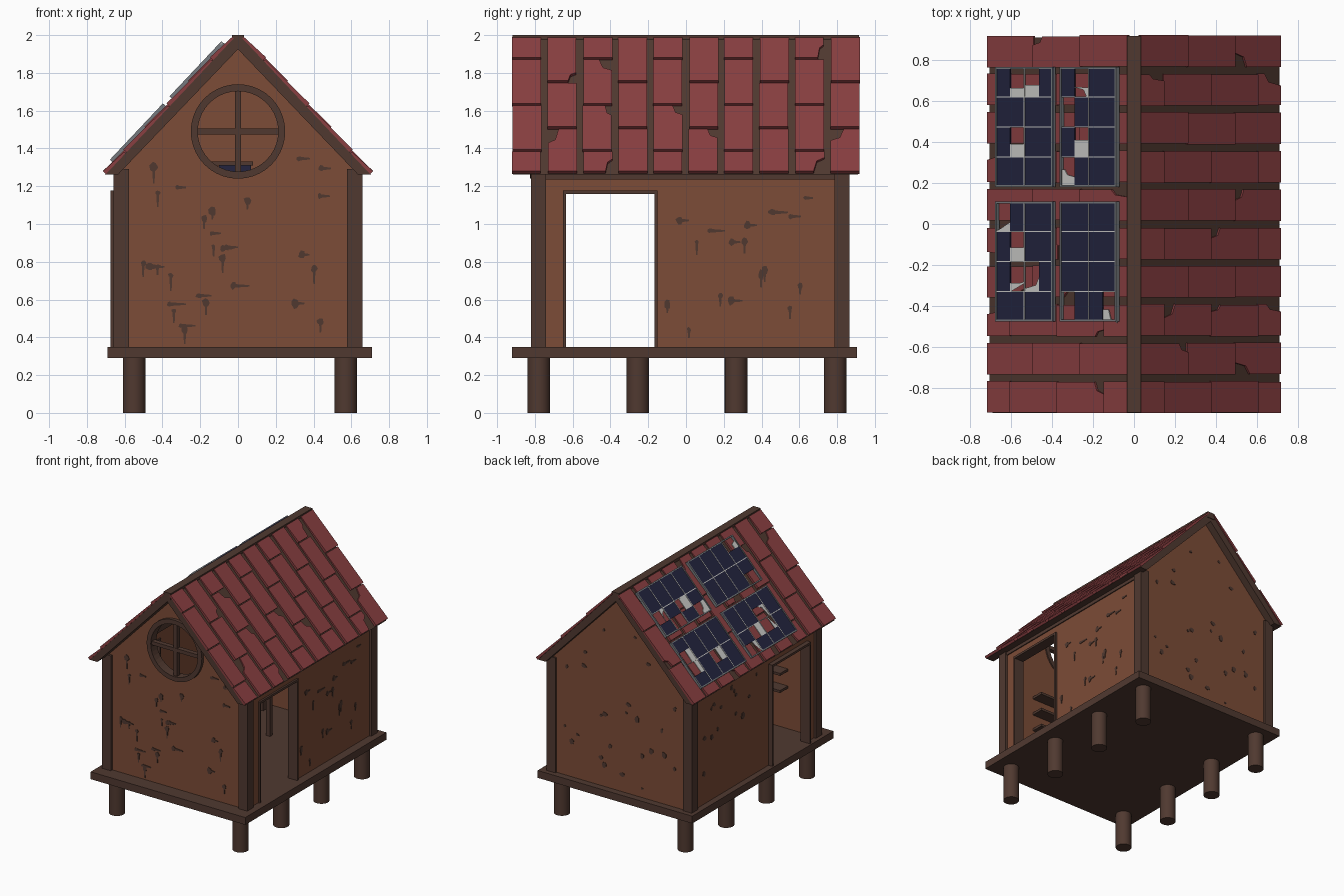
import bpy, bmesh, math, random
from mathutils import Vector

if "Cube" in bpy.data.objects:
    bpy.data.objects.remove(bpy.data.objects["Cube"])

random.seed(7)


def material(name, rgb):
    m = bpy.data.materials.new(name)
    lin = [(c / 255 / 12.92 if c < 11 else ((c / 255 + 0.055) / 1.055) ** 2.4) for c in rgb]
    m.diffuse_color = (*lin, 1)
    m.use_nodes = True
    m.node_tree.nodes["Principled BSDF"].inputs["Base Color"].default_value = m.diffuse_color
    return m


WALL = material("orange_brown_plaster", (124, 76, 55))
WOOD = material("dark_brown_wood", (80, 57, 48))
TILE = material("red_tile", (138, 63, 65))
NAVY = material("navy_cell", (35, 36, 63))
FRAME = material("mid_grey_frame", (118, 122, 126))
PALE = material("pale_grey_backing", (203, 203, 200))


def finish(name, bm, mat):
    bmesh.ops.recalc_face_normals(bm, faces=bm.faces)
    me = bpy.data.meshes.new(name)
    bm.to_mesh(me)
    bm.free()
    me.materials.append(mat)
    ob = bpy.data.objects.new(name, me)
    bpy.context.collection.objects.link(ob)
    return ob


def prism(bm, pts, f, h0, h1):
    """Extrude a flat outline between heights; f maps (u, v, h) to space."""
    a = [bm.verts.new(f(u, v, h0(v) if callable(h0) else h0)) for u, v in pts]
    b = [bm.verts.new(f(u, v, h1(v) if callable(h1) else h1)) for u, v in pts]
    bm.faces.new(a)
    bm.faces.new(b)
    for i in range(len(a)):
        j = (i + 1) % len(a)
        bm.faces.new((a[i], a[j], b[j], b[i]))


def rect(u0, u1, v0, v1):
    return [(u0, v0), (u1, v0), (u1, v1), (u0, v1)]


def flat(u, v, h):
    return Vector((u, v, h))


def front(u, v, h):
    return Vector((u, h, v))


def side(u, v, h):
    return Vector((h, u, v))


def boxes(name, mat, *dims):
    bm = bmesh.new()
    for x0, x1, y0, y1, z0, z1 in dims:
        prism(bm, rect(x0, x1, y0, y1), flat, z0, z1)
    return finish(name, bm, mat)


def arc(r, s, n=20):
    """Half circle from top to bottom on side s of the window centre."""
    return [(s * r * math.sin(math.pi * i / n), 1.49 + r * math.cos(math.pi * i / n))
            for i in range(n + 1)]


# platform and stilts
boxes("platform", WOOD, (-0.69, 0.71, -0.92, 0.905, 0.29, 0.35))
bm = bmesh.new()
for x in (-0.55, 0.57):
    for y in (-0.78, -0.255, 0.265, 0.79):
        ring = [(x + 0.06 * math.cos(k * math.pi / 12), y + 0.06 * math.sin(k * math.pi / 12))
                for k in range(24)]
        prism(bm, ring, flat, 0, 0.29)
stilts = finish("stilts", bm, WOOD)
for p in stilts.data.polygons:
    p.use_smooth = abs(p.normal.z) < 0.5

# corner posts and eave beams
boxes("corner_posts", WOOD, *[(x, x + 0.08, y, y + 0.08, 0.35, 1.29)
                              for x in (-0.658, 0.578) for y in (-0.82, 0.785)])
boxes("eave_beams", WOOD, *[(x, x + 0.06, -0.8, 0.85, 1.235, 1.29) for x in (-0.648, 0.588)])

# gable walls, the front one with a round hole
bm = bmesh.new()
for s in (-1, 1):
    outline = [(0, 0.35), (s * 0.62, 0.35), (s * 0.62, 1.3), (0, 1.945)]
    prism(bm, outline + arc(0.235, s), front, -0.80, -0.76)
finish("front_wall", bm, WALL)
bm = bmesh.new()
prism(bm, [(-0.62, 0.35), (0.62, 0.35), (0.62, 1.3), (0, 1.945), (-0.62, 1.3)], front, 0.81, 0.85)
finish("back_wall", bm, WALL)

# side walls with a doorway notch
notch = [(-0.79, 0.35), (-0.645, 0.35), (-0.645, 1.17), (-0.16, 1.17),
         (-0.16, 0.35), (0.84, 0.35), (0.84, 1.27), (-0.79, 1.27)]
for name, x0, x1, f0, f1 in (("left", -0.64, -0.6, -0.676, -0.59), ("right", 0.6, 0.64, 0.57, 0.655)):
    bm = bmesh.new()
    prism(bm, notch, side, x0, x1)
    finish(name + "_wall", bm, WALL)
    boxes(name + "_door_frame", WOOD, (f0, f1, -0.652, -0.636, 0.35, 1.178),
          (f0, f1, -0.168, -0.152, 0.35, 1.178), (f0, f1, -0.652, -0.152, 1.16, 1.178))

# round window
bm = bmesh.new()
for s in (-1, 1):
    prism(bm, arc(0.25, s) + arc(0.213, s)[::-1], front, -0.825, -0.75)
prism(bm, rect(-0.016, 0.016, 1.26, 1.72), front, -0.81, -0.775)
prism(bm, rect(-0.23, 0.23, 1.475, 1.505), front, -0.812, -0.773)
finish("round_window", bm, WOOD)


# worn patches on the walls, as thin plates
def blob(cu, cv, ru, rv, n=7):
    return [(cu + ru * random.uniform(0.6, 1.1) * math.cos(2 * math.pi * k / n),
             cv + rv * random.uniform(0.6, 1.1) * math.sin(2 * math.pi * k / n)) for k in range(n)]


def patches(name, f, h0, h1, u0, u1, blocked, gable, count, cracked):
    bm = bmesh.new()
    done = 0
    while done < count:
        u, v = random.uniform(u0, u1), random.uniform(0.42, 1.75 if gable else 1.18)
        if blocked(u, v) or (gable and v > 1.78 - abs(u)):
            continue
        done += 1
        r = random.uniform(0.012, 0.026)
        prism(bm, blob(u, v, r, r * random.uniform(0.7, 1.4)), f, h0, h1)
        if cracked:
            k = random.uniform(0.04, 0.09)
            if random.random() < 0.5:
                prism(bm, [(u, v - 0.01), (u + k, v - 0.004), (u + k, v + 0.004), (u, v + 0.01)], f, h0, h1)
            else:
                prism(bm, [(u - 0.008, v), (u - 0.004, v - k), (u + 0.004, v - k), (u + 0.008, v)], f, h0, h1)
    finish(name, bm, WOOD)


def by_door(u, v):
    return -0.78 < u < -0.12


patches("front_wall_patches", front, -0.804, -0.799, -0.53, 0.46,
        lambda u, v: math.hypot(u, v - 1.49) < 0.31, True, 30, True)
patches("back_wall_patches", front, 0.849, 0.854, -0.53, 0.53, lambda u, v: False, True, 26, False)
patches("right_wall_patches", side, 0.639, 0.644, -0.1, 0.7, by_door, False, 18, True)
patches("left_wall_patches", side, -0.644, -0.639, -0.1, 0.74, by_door, False, 14, False)

# roof boards and ridge beam
bm = bmesh.new()
for s in (-1, 1):
    prism(bm, [(0, 1.985), (s * 0.025, 1.985), (s * 0.705, 1.262), (s * 0.635, 1.262), (0, 1.925)],
          front, -0.915, 0.91)
finish("roof_boards", bm, WOOD)
boxes("ridge_beam", WOOD, (-0.033, 0.033, -0.918, 0.915, 1.95, 2.0))


# roof slopes: u runs along y, v down from the ridge, h outwards
def slope(s):
    return lambda u, v, h: Vector((s * (0.025 + 0.685 * v + 0.728 * h), u, 1.985 - 0.728 * v + 0.685 * h))


def chipped(u0, u1, v0, v1):
    """Tile outline, some with a broken corner."""
    pts = rect(u0, u1, v0, v1)
    if random.random() < 0.3:
        k = random.randrange(4)
        u, v = pts[k]
        du = random.uniform(0.03, 0.07) * (1 if u == u0 else -1)
        dv = random.uniform(0.05, 0.12) * (1 if v == v0 else -1)
        cut = [(u, v + dv), (u + 0.7 * du, v + 0.75 * dv), (u + du, v)]
        pts[k:k + 1] = cut if k % 2 == 0 else cut[::-1]
    return pts


for name, s in (("left", -1), ("right", 1)):
    bm = bmesh.new()
    for c in range(10):
        y = -0.92 + c * 0.1872
        rows = (0, 0.165, 0.5, 0.835, 0.993) if c % 2 == 0 else (0, 0.335, 0.67, 0.993)
        for a, b in zip(rows, rows[1:]):
            jit = random.uniform(-0.003, 0.003)
            lift = lambda v, a=a, b=b: 0.008 + 0.012 * (v - a) / (b - a)
            prism(bm, chipped(y + jit, y + 0.153 + jit, a, b - 0.006), slope(s), -0.003, lift)
    finish(name + "_roof_tiles", bm, TILE)

# four solar panels on the left slope
on_roof = slope(-1)
parts = {"panel_frames": (bmesh.new(), FRAME), "panel_cells": (bmesh.new(), NAVY),
         "panel_grid": (bmesh.new(), PALE)}
frames, cells, grid = (p[0] for p in parts.values())
for v0, v1 in ((0.055, 0.457), (0.508, 0.917)):
    for u0, u1 in ((0.18, 0.765), (-0.475, 0.11)):
        t = 0.01
        for r in (rect(u0, u1, v0, v0 + t), rect(u0, u1, v1 - t, v1),
                  rect(u0, u0 + t, v0, v1), rect(u1 - t, u1, v0, v1)):
            prism(frames, r, on_roof, 0.012, 0.034)
        du, dv = (u1 - u0) / 4, (v1 - v0) / 4
        for i in range(1, 4):
            prism(grid, rect(u0 + i * du - 0.003, u0 + i * du + 0.003, v0, v1), on_roof, 0.023, 0.031)
        vm = (v0 + v1) / 2
        prism(grid, rect(u0, u1, vm - 0.003, vm + 0.003), on_roof, 0.023, 0.031)
        for i in range(4):
            for j in range(4):
                cell = [u0 + i * du, u0 + (i + 1) * du, v0 + j * dv, v0 + (j + 1) * dv]
                pick = random.random()
                if pick > 0.24:
                    prism(cells, rect(*cell), on_roof, 0.023, 0.029)
                elif pick < 0.15:
                    cell[1] = cell[0] + du * random.uniform(0.25, 0.6)
                    prism(grid, chipped(*cell), on_roof, 0.023, 0.028)
for name, (bm, mat) in parts.items():
    finish(name, bm, mat)

# furnishings inside: wall shelves, small table, back ledge with a dark box
boxes("wall_shelves", WOOD, *[(-0.39, 0.37, -0.76, -0.66, z, z + 0.02) for z in (0.68, 0.82, 0.96)])
boxes("table", WOOD, (-0.3, 0.06, 0.34, 0.74, 0.69, 0.72),
      *[(x, x + 0.035, y, y + 0.035, 0.35, 0.69) for x in (-0.29, 0.01) for y in (0.35, 0.69)])
boxes("back_ledge", WOOD, (-0.16, 0.08, 0.70, 0.81, 1.31, 1.33))
boxes("dark_box", NAVY, (-0.1, 0.07, 0.72, 0.81, 1.2, 1.31))
